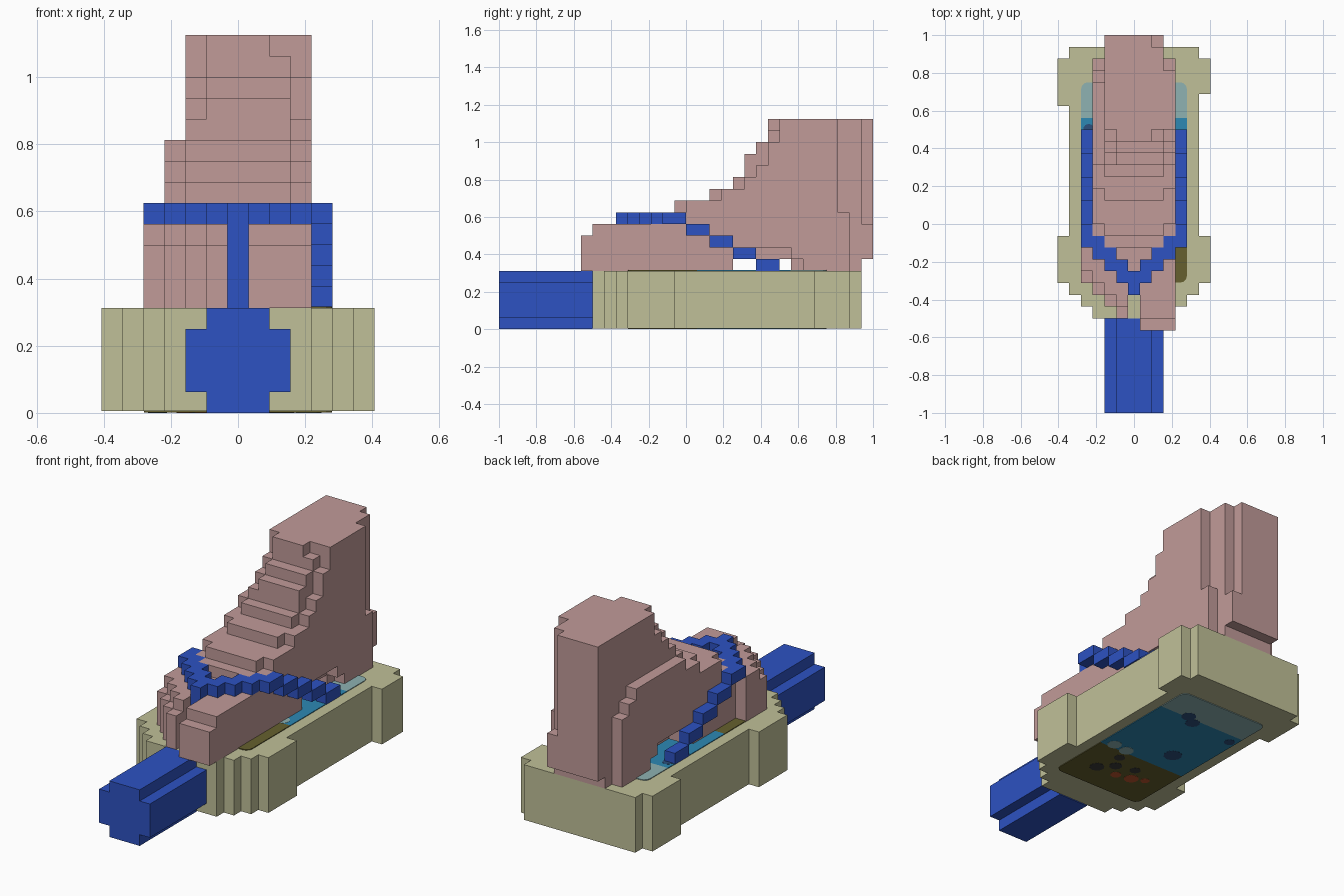
import bpy, bmesh
from mathutils import Matrix, Vector

cube = bpy.data.objects.get("Cube")
if cube:
    bpy.data.objects.remove(cube, do_unlink=True)

U = 1 / 16  # edge of one block


def material(name, rgb):
    m = bpy.data.materials.new(name)
    m.use_nodes = True
    lin = [((c / 255 + 0.055) / 1.055) ** 2.4 for c in rgb] + [1]
    m.diffuse_color = lin
    m.node_tree.nodes["Principled BSDF"].inputs["Base Color"].default_value = lin
    return m


skin = material("skin pink", (193, 155, 153))
tan = material("sole tan", (192, 192, 152))
blue = material("strap blue", (45, 82, 194))
teal = material("print teal", (45, 137, 180))
pale = material("print pale teal", (142, 178, 178))
olive = material("print olive", (102, 96, 46))
orange = material("print orange", (190, 85, 45))
navy = material("print navy", (44, 80, 125))
dark = material("print charcoal", (58, 58, 56))


def finish(name, bm, mats):
    me = bpy.data.meshes.new(name)
    bm.to_mesh(me)
    bm.free()
    for m in mats:
        me.materials.append(m)
    ob = bpy.data.objects.new(name, me)
    bpy.context.collection.objects.link(ob)
    return ob


def box(i0, i1, j0, j1, k0, k1):
    """Cells of a box; x indices are inclusive, y and z are half open."""
    return {(i, j, k) for i in range(i0, i1 + 1)
            for j in range(j0, j1) for k in range(k0, k1)}


def blocks(name, cells, mat, lift=0):
    """Outer skin of a set of cubic cells, with flat areas merged."""
    bm = bmesh.new()
    verts = {}

    def vert(p):
        if p not in verts:
            verts[p] = bm.verts.new(((p[0] - 0.5) * U, p[1] * U, p[2] * U or lift))
        return verts[p]

    for c in cells:
        for a in range(3):
            for s in (0, 1):
                n = list(c)
                n[a] += 2 * s - 1
                if tuple(n) in cells:
                    continue
                ring = []
                for u, v in ((0, 0), (1, 0), (1, 1), (0, 1)):
                    p = list(c)
                    p[a] += s
                    p[(a + 1) % 3] += u
                    p[(a + 2) % 3] += v
                    ring.append(vert(tuple(p)))
                bm.faces.new(ring if s else ring[::-1])
    bmesh.ops.dissolve_limit(bm, angle_limit=0.01, verts=bm.verts[:], edges=bm.edges[:])
    return finish(name, bm, [mat])


# Sole: stepped outline, wide at the ball and heel
sole = box(-3, 3, -8, 15, 0, 5) | box(-4, 4, -7, 15, 0, 5) | box(-5, 5, -6, 15, 0, 5)
sole |= box(-6, 6, -5, -1, 0, 5) | box(-6, -6, 10, 14, 0, 5) | box(6, 6, 11, 14, 0, 5)
blocks("sole", sole, tan, lift=0.005)

# Handle with a cross-shaped section
blocks("handle", box(-1, 1, -16, -8, 0, 5) | box(-2, 2, -16, -8, 1, 4), blue)

# Strap: V over the toes, then stairs down both sides, and a post between toes
strap = box(0, 0, -6, -4, 9, 10) | box(0, 0, -6, -5, 5, 9)
for side in (-1, 1):
    for i in (1, 2, 3):
        strap |= box(side * i, side * i, i - 6, i - 4, 9, 10)
    strap |= box(side * 4, side * 4, -2, 0, 9, 10)
    for step in range(4):
        strap |= box(side * 4, side * 4, step * 2, step * 2 + 2, 8 - step, 9 - step)
blocks("strap", strap, blue)

# Toes
blocks("big_toe", box(1, 3, -9, -4, 5, 8) | box(1, 3, -8, -4, 8, 9), skin)
small = set()
for i, front in ((-1, -8), (-2, -7), (-3, -6), (-4, -5)):
    back = -2 if i == -4 else -4
    small |= box(i, i, front, back, 5, 8) | box(i, i, front + 1, back, 8, 9)
blocks("small_toes", small, skin)

# Foot body, instep stairs and leg: front of each level, from its core layer
foot = box(-3, 3, -4, 4, 5, 9) | box(0, 0, -5, -4, 5, 9)
foot |= box(-2, 2, 9, 15, 5, 6) | box(-3, 3, 10, 14, 5, 6)
foot |= box(-2, 2, 4, 16, 6, 9)
foot |= box(-3, 3, 4, 6, 6, 7) | box(-3, 3, 9, 14, 6, 7) | box(-3, 3, 4, 14, 7, 9)
fronts = {9: -2, 10: -1, 11: 2, 12: 4, 13: 5, 14: 5, 15: 6, 16: 7, 17: 7}
for k, front in fronts.items():
    late = front + (2 if k == 14 else 1)
    foot |= box(-1, 1, front, 16, k, k + 1)
    foot |= box(-2, -2, front + (k > 13), 16, k, k + 1)
    foot |= box(2, 2, front + (k > 16), 15, k, k + 1)
    foot |= box(3, 3, late, 14 if k == 9 else 13, k, k + 1)
    if k < 13:
        foot |= box(-3, -3, late, 24 - k if k > 10 else 14, k, k + 1)
blocks("foot_and_leg", foot, skin)


# Printed panel on the top and underside of the sole, in three bands
def panel(name, z, thick):
    bm = bmesh.new()
    bmesh.ops.create_cube(bm, size=1)
    for v in bm.verts:
        v.co = Vector((v.co.x * 0.56, v.co.y * 1.06 + 0.22, v.co.z * thick + z))
    upright = [e for e in bm.edges if abs(e.verts[0].co.z - e.verts[1].co.z) > thick / 2]
    bmesh.ops.bevel(bm, geom=upright, offset=0.035, segments=3, profile=0.5, affect='EDGES')
    for y in (0.06, 0.56):
        bmesh.ops.bisect_plane(bm, geom=bm.verts[:] + bm.edges[:] + bm.faces[:],
                               plane_co=(0, y, 0), plane_no=(0, 1, 0))
    for f in bm.faces:
        y = f.calc_center_median().y
        f.material_index = 0 if y < 0.06 else 1 if y < 0.56 else 2
    finish(name, bm, [olive, teal, pale])


def spots(name, z, thick, mat, places):
    bm = bmesh.new()
    for x, y, r in places:
        bmesh.ops.create_cone(bm, cap_ends=True, segments=10, radius1=r, radius2=r,
                              depth=thick, matrix=Matrix.Translation((x, y, z)))
    finish(name, bm, [mat])


for where, z, zs in (("top", 5 * U + 0.001, 5 * U + 0.002), ("bottom", 0.004, 0.003)):
    panel(where + "_print", z, 0.006)
    spots(where + "_orange_spots", zs, 0.006, orange,
          [(-0.09, -0.13, 0.04), (0.0, -0.15, 0.03), (-0.16, -0.1, 0.025)])
    spots(where + "_dark_spots", zs, 0.006, dark,
          [(0.13, -0.15, 0.04), (0.06, -0.08, 0.035), (0.1, 0.0, 0.03), (-0.05, -0.05, 0.03)])
    spots(where + "_pale_spots", zs, 0.006, pale, [(0.21, 0.09, 0.04), (0.12, 0.08, 0.04)])
    spots(where + "_navy_spots", zs, 0.006, navy,
          [(0.1, 0.57, 0.04), (0.04, 0.53, 0.04), (-0.24, 0.5, 0.03), (-0.1, 0.2, 0.05)])
